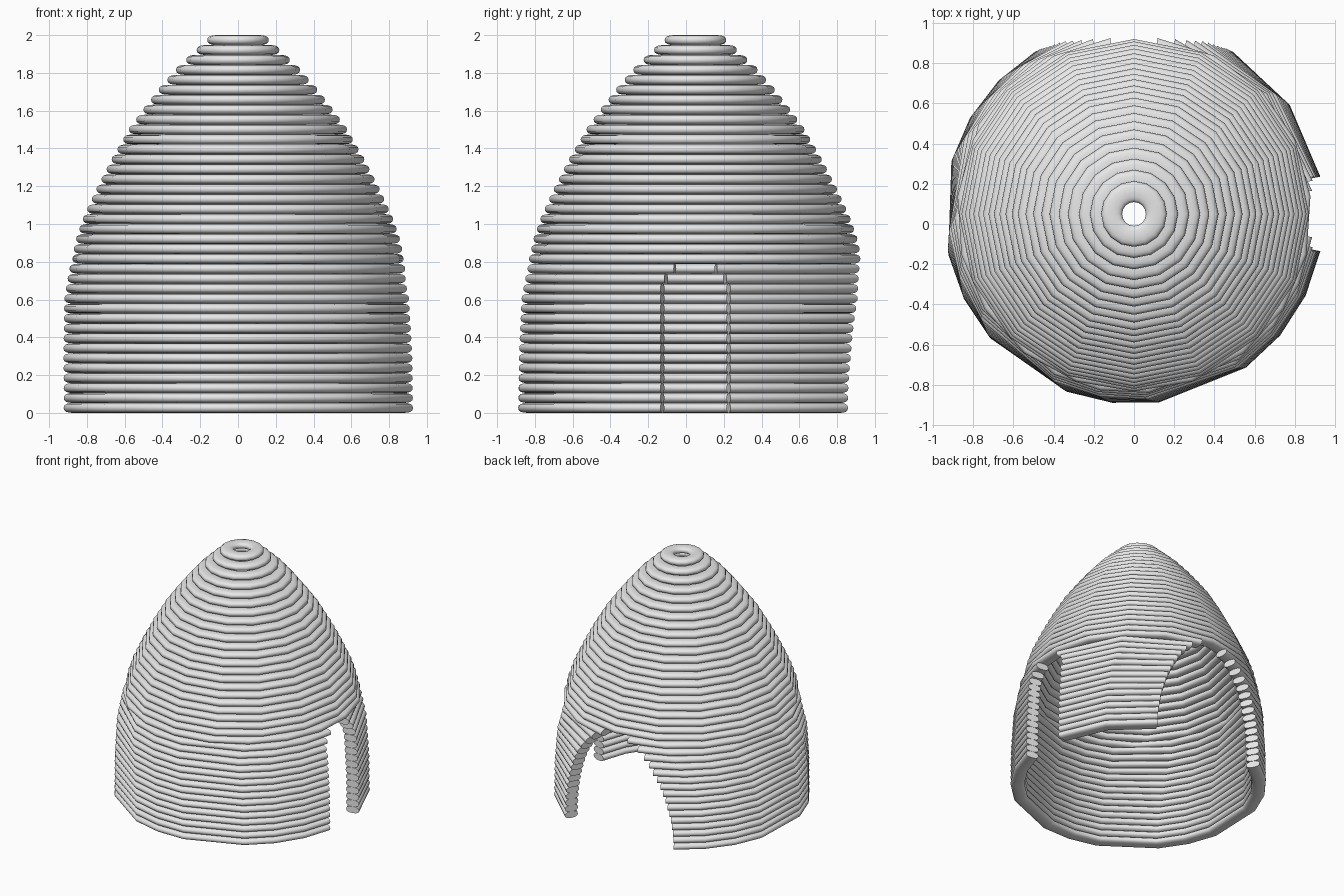
import bpy, bmesh
from math import sin, cos, pi, asin, sqrt, radians, copysign

cube = bpy.data.objects.get("Cube")
if cube:
    bpy.data.objects.remove(cube, do_unlink=True)

COILS = 38
PITCH = 2 / COILS
HALF_W, HALF_H = 0.052, PITCH / 2
CENTRE_Y = 0.05
SECTION = 16

# Outer radius of the dome against height
PROFILE = [(0, .945), (.3, .942), (.6, .925), (.8, .885), (.93, .855), (1.03, .82),
           (1.18, .752), (1.34, .67), (1.5, .577), (1.6, .505), (1.71, .42),
           (1.82, .325), (1.92, .22), (2, .135)]

grey = bpy.data.materials.new("clay_grey")
grey.use_nodes = True
colour = (0.8, 0.8, 0.8, 1)
grey.diffuse_color = colour
grey.node_tree.nodes["Principled BSDF"].inputs["Base Color"].default_value = colour


def outer_radius(z):
    for (z0, r0), (z1, r1) in zip(PROFILE, PROFILE[1:]):
        if z <= z1:
            return r0 + (r1 - r0) * (z - z0) / (z1 - z0)


def soft(v):
    # Slightly squared ellipse for the flattened coil section
    return copysign(abs(v) ** 0.8, v)


def add_coil(bm, radius, z, angles, closed=False):
    loops = []
    for a in angles:
        loop = []
        for k in range(SECTION):
            t = 2 * pi * k / SECTION
            r = radius - HALF_W + HALF_W * soft(cos(t))
            loop.append(bm.verts.new((r * cos(a), CENTRE_Y + r * sin(a),
                                      z + HALF_H * soft(sin(t)))))
        loops.append(loop)
    pairs = list(zip(loops, loops[1:]))
    if closed:
        pairs.append((loops[-1], loops[0]))
    else:
        bm.faces.new(loops[0])
        bm.faces.new(loops[-1])
    for p, q in pairs:
        for k in range(SECTION):
            n = (k + 1) % SECTION
            bm.faces.new((p[k], q[k], q[n], p[n]))


def finish(bm, name):
    bmesh.ops.recalc_face_normals(bm, faces=bm.faces)
    mesh = bpy.data.meshes.new(name)
    bm.to_mesh(mesh)
    bm.free()
    mesh.materials.append(grey)
    obj = bpy.data.objects.new(name, mesh)
    bpy.context.collection.objects.link(obj)
    bpy.ops.object.select_all(action='DESELECT')
    obj.select_set(True)
    bpy.context.view_layer.objects.active = obj
    bpy.ops.object.shade_smooth_by_angle(angle=radians(40))


def spread(start, end, steps, skip=0):
    # Evenly spaced angles, leaving out every skip-th inner one
    return [start + (end - start) * i / steps for i in range(steps + 1)
            if not skip or i in (0, steps) or i % skip]


main_wall, side_pillar, dome = bmesh.new(), bmesh.new(), bmesh.new()
for i in range(COILS):
    z = (i + 0.5) * PITCH
    r = outer_radius(z)
    if i > 15:
        # Closed coils above both openings
        add_coil(dome, r, z, spread(0, 2 * pi, 16)[:-1], closed=True)
        continue
    # Wide arch at the back, half width shrinking with height
    arch = asin(0.49 * sqrt(1 - (z / 0.84) ** 2) / r)
    if i == 15:
        add_coil(dome, r, z, spread(pi / 2 - arch, arch - 1.5 * pi, 18))
        continue
    # Narrow doorway on the left, stepped in at its top
    door = asin({13: 0.165, 14: 0.115}.get(i, 0.185) / r)
    add_coil(main_wall, r, z, spread(-door, arch - 1.5 * pi, 16, skip=4))
    add_coil(side_pillar, r, z, spread(door, pi / 2 - arch, 2))

finish(main_wall, "main_wall_coils")
finish(side_pillar, "side_pillar_coils")
finish(dome, "dome_coils")
